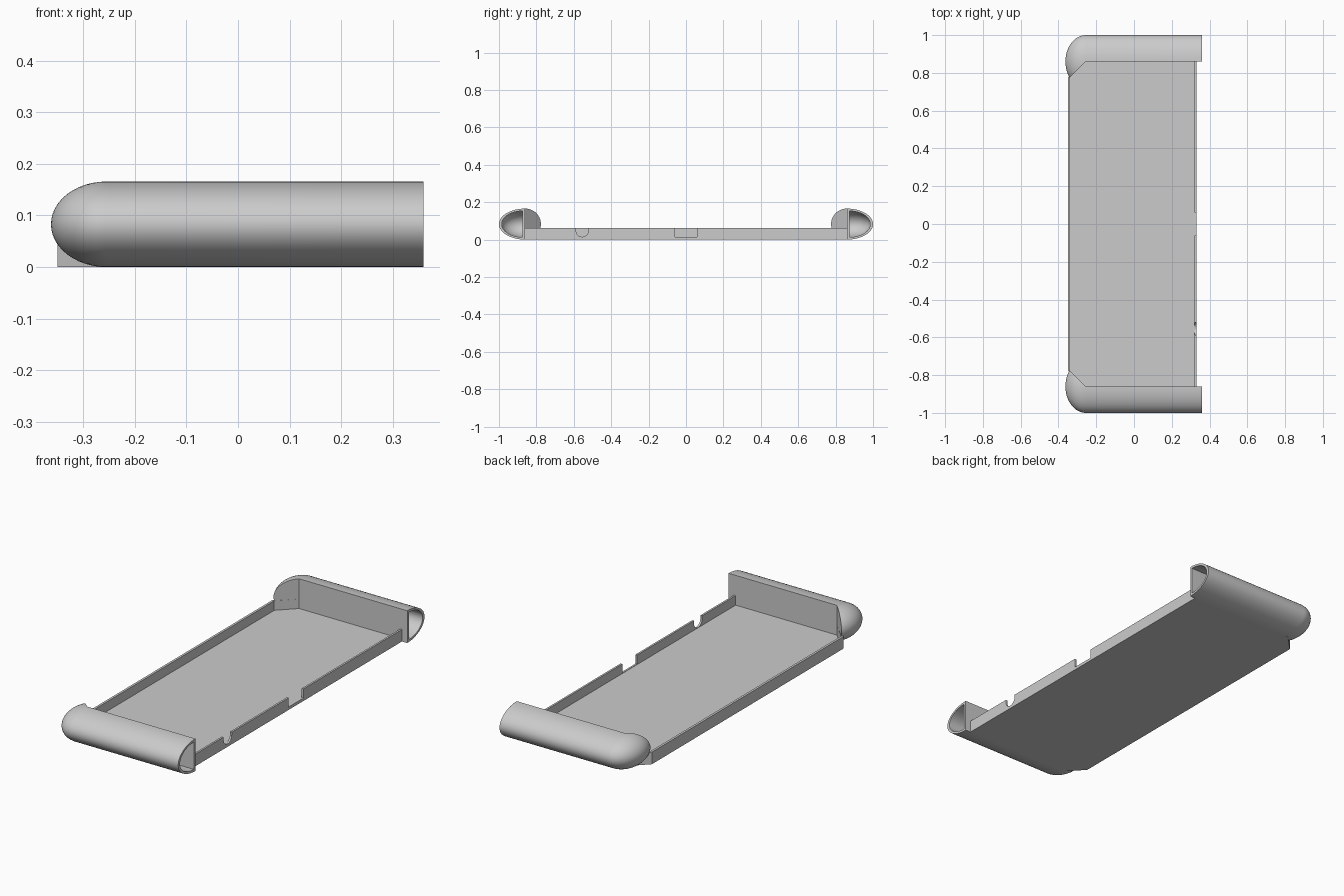
import bpy, bmesh
from math import sin, cos, pi, radians

if "Cube" in bpy.data.objects:
    bpy.data.objects.remove(bpy.data.objects["Cube"])

grey = bpy.data.materials.new("light grey plastic")
grey.use_nodes = True
colour = (0.6, 0.6, 0.6, 1)
grey.diffuse_color = colour
grey.node_tree.nodes["Principled BSDF"].inputs["Base Color"].default_value = colour

END_Y, BEND_X, MID_Z = 0.86, -0.255, 0.083
LEFT, RIGHT, WALL_H = -0.35, 0.33, 0.062
CHAMFER_Y = END_Y - (BEND_X - LEFT)


def finish(bm, name, smooth=False):
    bmesh.ops.recalc_face_normals(bm, faces=bm.faces[:])
    mesh = bpy.data.meshes.new(name)
    bm.to_mesh(mesh)
    bm.free()
    obj = bpy.data.objects.new(name, mesh)
    bpy.context.collection.objects.link(obj)
    mesh.materials.append(grey)
    if smooth:
        bpy.ops.object.select_all(action="DESELECT")
        obj.select_set(True)
        bpy.context.view_layer.objects.active = obj
        bpy.ops.object.shade_smooth_by_angle(angle=radians(30))
    return obj


def prism(name, points, direction):
    bm = bmesh.new()
    face = bm.faces.new([bm.verts.new(p) for p in points])
    new = bmesh.ops.extrude_face_region(bm, geom=[face])["geom"]
    verts = [v for v in new if isinstance(v, bmesh.types.BMVert)]
    bmesh.ops.translate(bm, verts=verts, vec=direction)
    return finish(bm, name)


def d_section(centre_y, radii, angle, x, side, steps=24):
    """Half-ellipse section, turned about the upright axis at the bend."""
    rx, ry, rz = radii
    ring = []
    for i in range(steps + 1):
        t = pi * i / steps
        ring.append((x + rx * sin(t) * cos(angle),
                     side * (centre_y + ry * sin(t) * sin(angle)),
                     MID_Z + rz * cos(t)))
    return ring


def end_tube(name, side):
    """Hollow D-shaped tube, open at one end and rounded at the other."""
    outer = (END_Y, (0.108, 0.14, 0.083))
    inner = (END_Y + 0.013, (0.095, 0.112, 0.07))
    sweep = lambda end: [radians(90 + (end - 90) * i / 24) for i in range(25)]
    rings = [d_section(*inner, a, BEND_X, side) for a in reversed(sweep(200))]
    rings += [d_section(*part, pi / 2, 0.36, side) for part in (inner, outer)]
    rings += [d_section(*outer, a, BEND_X, side) for a in sweep(217)]
    bm = bmesh.new()
    loops = [[bm.verts.new(p) for p in ring] for ring in rings]
    for a, b in zip(loops, loops[1:]):
        for i in range(len(a)):
            j = (i + 1) % len(a)
            bm.faces.new((a[i], a[j], b[j], b[i]))
    bm.faces.new(loops[0])
    bm.faces.new(loops[-1])
    bmesh.ops.remove_doubles(bm, verts=bm.verts[:], dist=0.00005)
    return finish(bm, name, smooth=True)


# Floor with two chamfered corners
floor = [(RIGHT, -END_Y, 0), (RIGHT, END_Y, 0), (BEND_X, END_Y, 0),
         (LEFT, CHAMFER_Y, 0), (LEFT, -CHAMFER_Y, 0), (BEND_X, -END_Y, 0)]
prism("tray_floor", floor, (0, 0, 0.013))

# Plain long wall
wall = [(LEFT, -CHAMFER_Y, 0), (LEFT, CHAMFER_Y, 0),
        (LEFT + 0.012, CHAMFER_Y + 0.012, 0), (LEFT + 0.012, -CHAMFER_Y - 0.012, 0)]
prism("plain_wall", wall, (0, 0, WALL_H))

# Long wall with a round and a square notch
notch_y, r = -0.555, 0.033
outline = [(-END_Y, 0), (-END_Y, WALL_H), (notch_y - r, WALL_H)]
outline += [(notch_y - r * cos(pi * i / 16), 0.048 - r * sin(pi * i / 16)) for i in range(17)]
outline += [(notch_y + r, WALL_H), (-0.06, WALL_H), (-0.06, 0.015),
            (0.06, 0.015), (0.06, WALL_H), (END_Y, WALL_H), (END_Y, 0)]
prism("notched_wall", [(RIGHT - 0.01, y, z) for y, z in outline], (0.01, 0, 0))

# Tubes and diagonal corner walls at both ends
for label, side in (("front", -1), ("back", 1)):
    end_tube(label + "_end_tube", side)
    corner = [(BEND_X, side * END_Y, 0), (LEFT, side * CHAMFER_Y, 0),
              (LEFT, side * (CHAMFER_Y + 0.012), 0), (BEND_X, side * (END_Y + 0.012), 0)]
    prism(label + "_corner_wall", corner, (0, 0, WALL_H))
